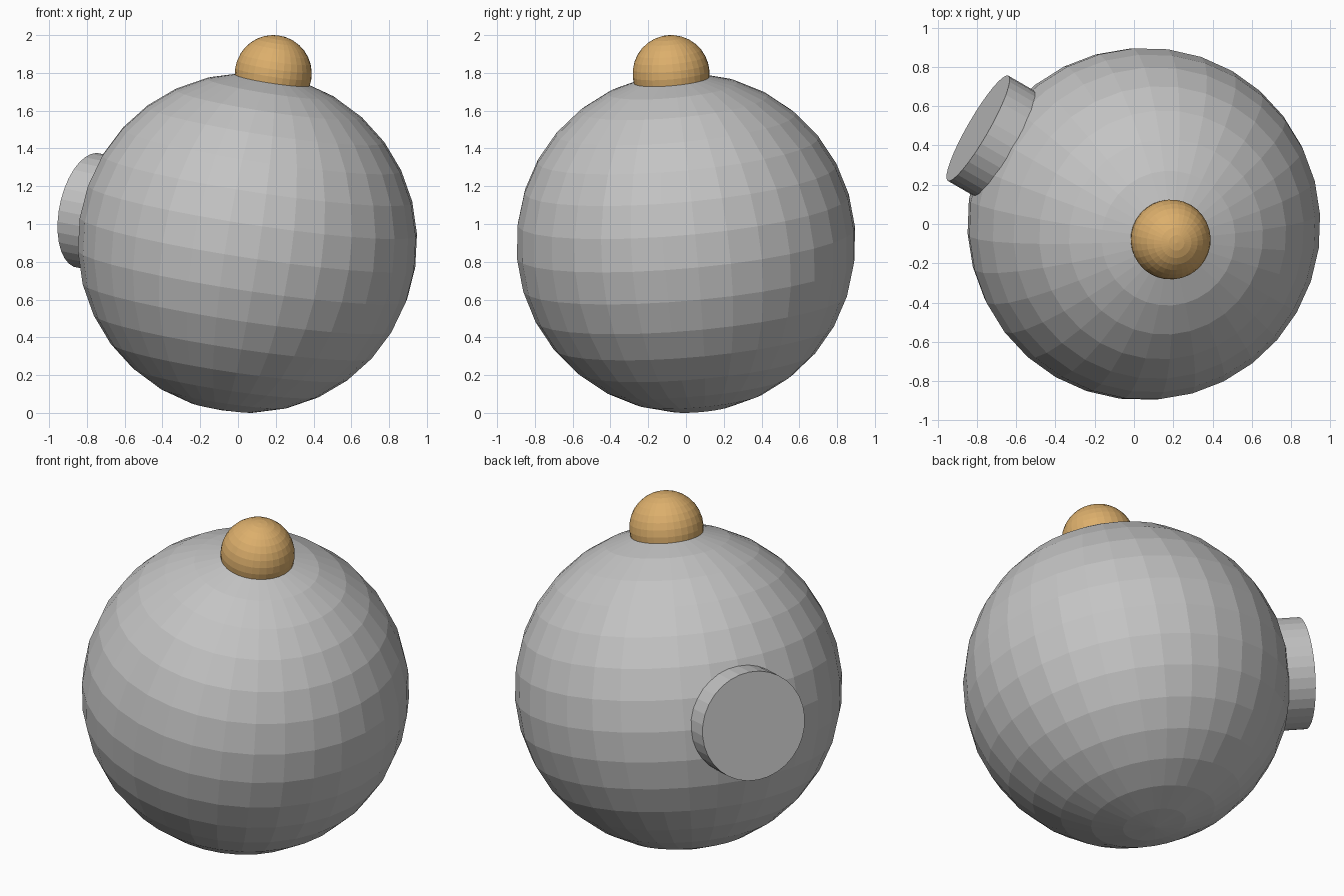
import bpy
from math import radians, pi
from mathutils import Matrix, Vector

if "Cube" in bpy.data.objects:
    bpy.data.objects.remove(bpy.data.objects["Cube"])


def material(name, rgb):
    m = bpy.data.materials.new(name)
    m.diffuse_color = (*rgb, 1)
    m.use_nodes = True
    m.node_tree.nodes["Principled BSDF"].inputs["Base Color"].default_value = m.diffuse_color
    return m


grey = material("grey", (0.55, 0.55, 0.55))
tan = material("tan", (0.72, 0.43, 0.15))

# Shared frame: leans 10 degrees, then turns 30 degrees about the vertical
frame = (Matrix.Translation(Vector((0.05, 0, 0.9)))
         @ Matrix.Rotation(radians(-30), 4, 'Z')
         @ Matrix.Rotation(radians(10), 4, 'Y'))


def finish(name, mat, local=Matrix()):
    ob = bpy.context.object
    ob.name = name
    ob.data.materials.append(mat)
    ob.matrix_world = frame @ local
    return ob


# Round body
bpy.ops.mesh.primitive_uv_sphere_add(segments=32, ring_count=16, radius=0.9)
finish("body", grey)

# Ball knob at the pole
bpy.ops.mesh.primitive_uv_sphere_add(segments=32, ring_count=16, radius=0.204)
finish("top_knob", tan, Matrix.Translation((0, 0, 0.91)))

# Short round port on the side, square to the knob
bpy.ops.mesh.primitive_cylinder_add(vertices=32, radius=0.309, depth=0.25)
finish("side_port", grey,
       Matrix.Translation((-0.865, 0, 0)) @ Matrix.Rotation(-pi / 2, 4, 'Y'))
